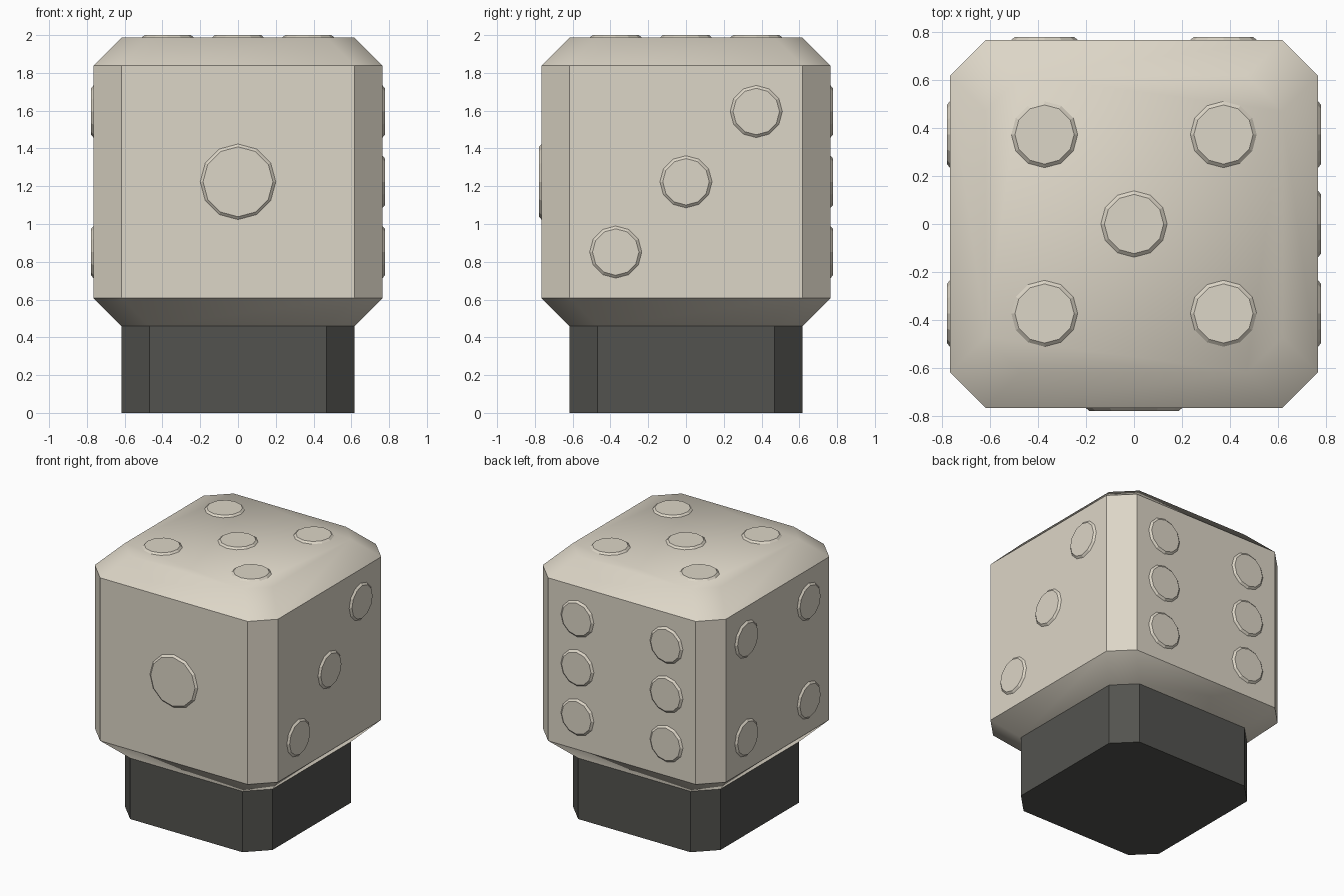
import bpy
import bmesh
from mathutils import Matrix, Vector

cube = bpy.data.objects.get("Cube")
if cube:
    bpy.data.objects.remove(cube, do_unlink=True)

HALF, CUT = 0.765, 0.148        # body half width and chamfer size
BOTTOM, TOP = 0.46, 1.987       # body height range
MID = (BOTTOM + TOP) / 2
SPOT = 0.372                    # spacing of pips from the face centre


def make_material(name, color):
    mat = bpy.data.materials.new(name)
    mat.use_nodes = True
    mat.diffuse_color = color
    mat.node_tree.nodes["Principled BSDF"].inputs["Base Color"].default_value = color
    return mat


ivory = make_material("warm ivory", (0.72, 0.67, 0.57, 1))
charcoal = make_material("charcoal", (0.086, 0.086, 0.078, 1))


def add_object(name, bm, mat):
    bmesh.ops.recalc_face_normals(bm, faces=bm.faces)
    mesh = bpy.data.meshes.new(name)
    bm.to_mesh(mesh)
    bm.free()
    mesh.materials.append(mat)
    obj = bpy.data.objects.new(name, mesh)
    bpy.context.collection.objects.link(obj)
    return obj


def octagon_stack(rings):
    """Loft square rings with clipped corners, given as (half width, z)."""
    bm = bmesh.new()
    loops = []
    for half, z in rings:
        a, b = half, half - CUT
        corners = ((a, -b), (a, b), (b, a), (-b, a), (-a, b), (-a, -b), (-b, -a), (b, -a))
        loops.append([bm.verts.new((x, y, z)) for x, y in corners])
    for low, high in zip(loops, loops[1:]):
        for i in range(8):
            j = (i + 1) % 8
            bm.faces.new((low[i], low[j], high[j], high[i]))
    bm.faces.new(loops[0])
    bm.faces.new(loops[-1])
    return bm


# Base block
add_object("base", octagon_stack([(HALF - CUT, 0), (HALF - CUT, BOTTOM)]), charcoal)

# Die body: crisp side panels, softly shaded top and bottom caps
bm = octagon_stack([(HALF - CUT, BOTTOM), (HALF, BOTTOM + CUT),
                    (HALF, TOP - CUT), (HALF - CUT, TOP)])
for face in bm.faces:
    face.smooth = True
for edge in bm.edges:
    if all(BOTTOM + 0.01 < v.co.z < TOP - 0.01 for v in edge.verts):
        edge.smooth = False
add_object("die_body", bm, ivory)


def add_pip(name, location, normal, radius):
    """Thin twelve-sided disc with a sloped rim, standing on a face."""
    bm = bmesh.new()
    height = 0.013
    turn = normal.to_track_quat('Z', 'Y').to_matrix().to_4x4()
    place = Matrix.Translation(location + normal * height / 2) @ turn
    bmesh.ops.create_cone(bm, cap_ends=True, segments=12, radius1=radius,
                          radius2=radius - 0.015, depth=height, matrix=place)
    add_object(name, bm, ivory)


# Pip layouts as (across, up) steps on each face
diagonal = [(-1, -1), (1, 1)]
square = [(x, y) for x in (-1, 1) for y in (-1, 1)]
faces = {
    "front": (Vector((0, -1, 0)), Vector((1, 0, 0)), [(0, 0)]),
    "left": (Vector((1, 0, 0)), Vector((0, 1, 0)), diagonal + [(0, 0)]),
    "right": (Vector((-1, 0, 0)), Vector((0, 1, 0)), square),
    "back": (Vector((0, 1, 0)), Vector((1, 0, 0)), square + [(-1, 0), (1, 0)]),
    "top": (Vector((0, 0, 1)), Vector((1, 0, 0)), square + [(0, 0)]),
}
for side, (normal, across, spots) in faces.items():
    up = Vector((0, 1, 0)) if side == "top" else Vector((0, 0, 1))
    reach = TOP - MID if side == "top" else HALF
    radius = 0.2 if side == "front" else 0.138
    for n, (u, v) in enumerate(spots, 1):
        spot = Vector((0, 0, MID)) + normal * reach + (across * u + up * v) * SPOT
        add_pip(f"{side}_pip_{n}", spot, normal, radius)
